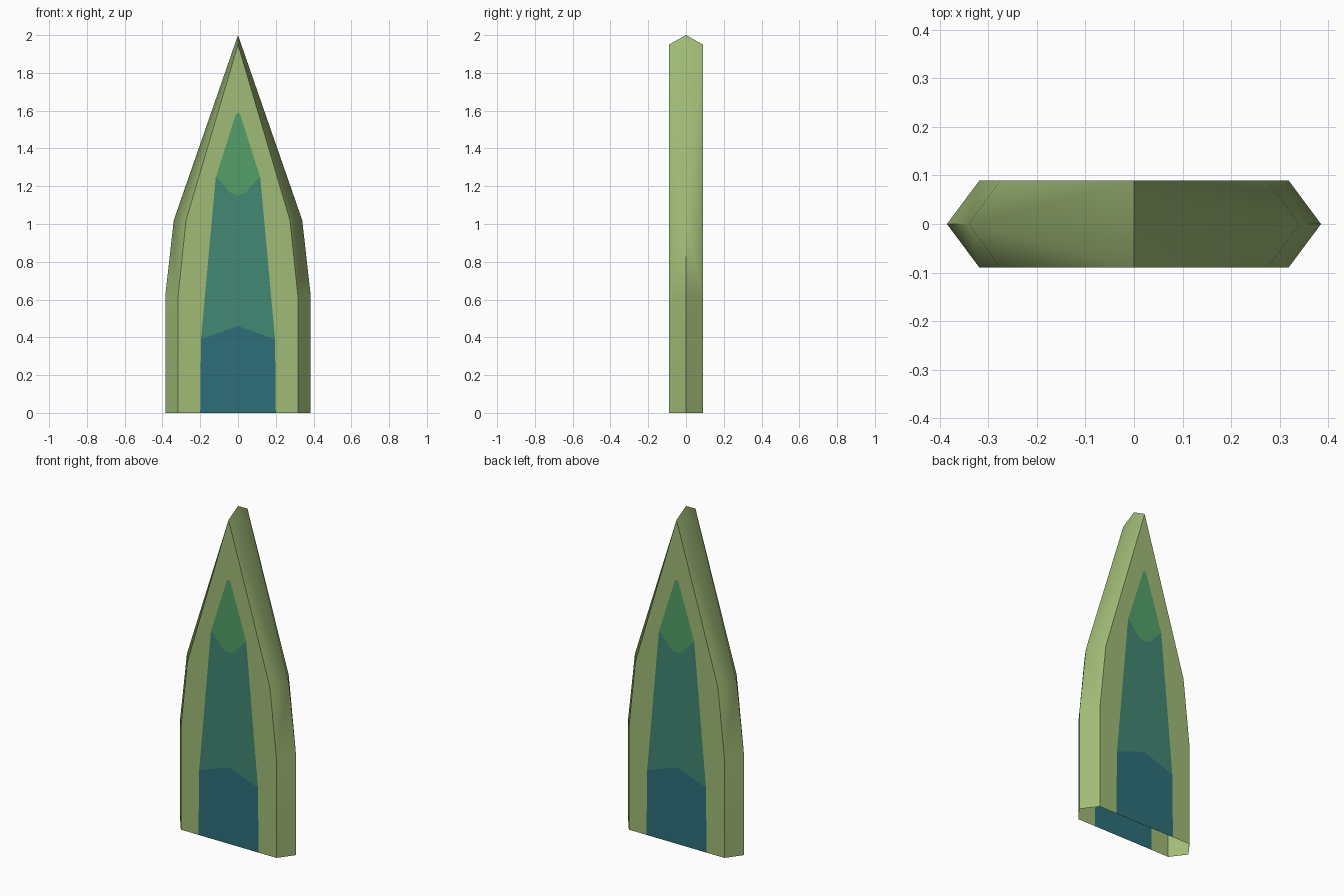
import bpy, bmesh, math

if "Cube" in bpy.data.objects:
    bpy.data.objects.remove(bpy.data.objects["Cube"])

def material(name, rgb):
    m = bpy.data.materials.new(name)
    lin = [((c / 255 + 0.055) / 1.055) ** 2.4 for c in rgb]
    m.diffuse_color = (*lin, 1)
    m.use_nodes = True
    m.node_tree.nodes["Principled BSDF"].inputs["Base Color"].default_value = m.diffuse_color
    return m

mats = [material("leaf green", (161, 187, 119)),
        material("deep blue", (46, 110, 122)),
        material("teal", (66, 136, 115)),
        material("mid green", (83, 160, 104))]

T = 0.09  # half thickness

# Half outlines (x, z): flat face rim, outer ridge, painted inlay
face = [(0.318, 0), (0.318, 0.61), (0.275, 1.02), (0, 1.95)]
ridge = [(0.385, 0), (0.385, 0.62), (0.34, 1.02), (0, 2.0)]
inlay = [(0.2, 0), (0.196, 0.39), (0.118, 1.245), (0.012, 1.58), (0, 1.59)]
notch = [(0.105, 1.24), (0.04, 1.165), (0, 1.15)]
peak = (0, 0.46)

# Flat regions of one half face: (material, counter-clockwise points)
regions = [
    (0, [inlay[0], face[0], face[1], inlay[1]]),
    (0, [inlay[1], face[1], face[2], inlay[2]]),
    (0, [inlay[2], face[2], face[3], inlay[4], inlay[3]]),
    (1, [(0, 0), inlay[0], inlay[1], peak]),
    (2, [peak, inlay[1], inlay[2]] + notch),
    (3, notch[::-1] + inlay[2:]),
]

bm = bmesh.new()

def add(points, mat, flip):
    f = bm.faces.new([bm.verts.new(p) for p in points])
    f.material_index = mat
    if flip:
        f.normal_flip()

for s in (-1, 1):          # front and back
    for m in (-1, 1):      # left and right
        flip = s * m > 0
        F = [(m * x, s * T, z) for x, z in face]
        R = [(m * x, 0, z) for x, z in ridge]
        # painted flat face
        for mat, pts in regions:
            add([(m * x, s * T, z) for x, z in pts], mat, flip)
        # bevelled edge, open at the bottom
        for i in (0, 1):
            add([F[i], R[i], R[i + 1], F[i + 1]], 0, flip)
        add([F[2], R[2], F[3]], 0, flip)
        add([R[2], R[3], F[3]], 0, flip)

bmesh.ops.remove_doubles(bm, verts=bm.verts, dist=0.0005)
me = bpy.data.meshes.new("pointed_blade")
bm.to_mesh(me)
bm.free()
for mt in mats:
    me.materials.append(mt)
ob = bpy.data.objects.new("pointed_blade", me)
bpy.context.collection.objects.link(ob)
bpy.context.view_layer.objects.active = ob
ob.select_set(True)
bpy.ops.object.shade_smooth_by_angle(angle=math.radians(30))
